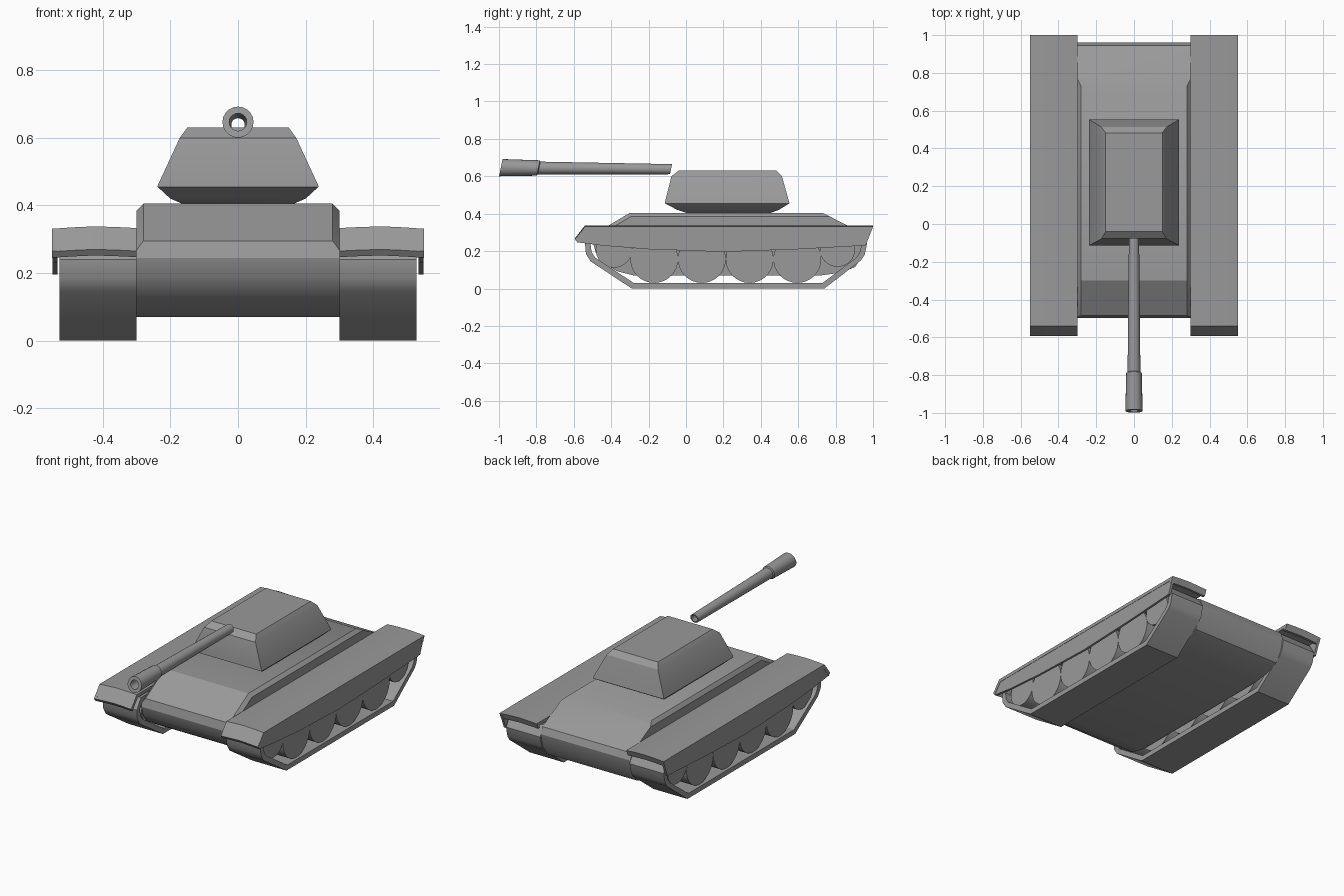
import bpy, bmesh, math

if "Cube" in bpy.data.objects:
    bpy.data.objects.remove(bpy.data.objects["Cube"])

steel = bpy.data.materials.new("steel_grey")
steel.diffuse_color = (0.32, 0.32, 0.32, 1)
steel.use_nodes = True
steel.node_tree.nodes["Principled BSDF"].inputs["Base Color"].default_value = steel.diffuse_color


def finish(name, bm, mirror=False, angle=28):
    bmesh.ops.recalc_face_normals(bm, faces=bm.faces)
    me = bpy.data.meshes.new(name)
    bm.to_mesh(me)
    bm.free()
    me.materials.append(steel)
    ob = bpy.data.objects.new(name, me)
    bpy.context.collection.objects.link(ob)
    bpy.ops.object.select_all(action='DESELECT')
    ob.select_set(True)
    bpy.context.view_layer.objects.active = ob
    bpy.ops.object.shade_smooth_by_angle(angle=math.radians(angle))
    if mirror:
        ob.modifiers.new("mirror", 'MIRROR').use_clip = False
    return ob


def loft(bm, rings, caps=True, loop=False):
    """Skin a list of closed rings of points."""
    rows = [[bm.verts.new(p) for p in r] for r in rings]
    n = len(rows[0])
    pairs = list(zip(rows, rows[1:])) + ([(rows[-1], rows[0])] if loop else [])
    for a, b in pairs:
        for i in range(n):
            j = (i + 1) % n
            bm.faces.new((a[i], a[j], b[j], b[i]))
    if caps and not loop:
        bm.faces.new(rows[0])
        bm.faces.new(rows[-1])
    return rows


def side_ring(profile, x, dz=0):
    return [(x, y, z + dz) for y, z in profile]


# Hull: side profile extruded across, with chamfered upper edges
hull = [(-0.28, 0.07), (-0.37, 0.093), (-0.44, 0.135), (-0.482, 0.19), (-0.497, 0.245), (-0.485, 0.295),
        (-0.30, 0.405), (0.73, 0.405), (0.945, 0.295), (0.96, 0.255), (0.945, 0.18),
        (0.905, 0.115), (0.83, 0.085), (0.72, 0.07)]
bm = bmesh.new()
rows = loft(bm, [side_ring(hull, -0.30), side_ring(hull, 0.30)])
upper = [bm.edges.get((r[i], r[i + 1])) for r in rows for i in (5, 6)]
bmesh.ops.bevel(bm, geom=upper, offset=0.02, segments=1, affect='EDGES')
finish("hull", bm)

# Turret: stacked rectangles
levels = [(0.405, 0.165, 0.00, 0.455), (0.42, 0.20, -0.045, 0.495), (0.455, 0.238, -0.113, 0.553),
          (0.46, 0.237, -0.113, 0.552), (0.60, 0.172, -0.078, 0.513), (0.63, 0.15, -0.04, 0.483)]
bm = bmesh.new()
loft(bm, [[(-w, a, z), (w, a, z), (w, b, z), (-w, b, z)] for z, w, a, b in levels])
finish("turret", bm)

# Gun: open tube with a thicker muzzle, slightly tilted
sections = [(-0.08, 0.027), (-0.785, 0.034), (-0.79, 0.041), (-0.99, 0.046),
            (-0.99, 0.026), (-0.08, 0.020)]
bm = bmesh.new()
rings = []
for y, r in sections:
    ring = []
    for i in range(20):
        a = math.tau * i / 20
        dz = r * math.sin(a)
        ring.append((r * math.cos(a), y + 0.2 * dz, 0.638 - 0.009 * (y + 0.08) + dz))
    rings.append(ring)
loft(bm, rings, loop=True)
finish("gun_barrel", bm)

# Fenders: thin crowned plates turned down at both ends
fender = [(-0.58, 0.247), (-0.593, 0.265), (-0.54, 0.333), (1.0, 0.333), (0.985, 0.297),
          (0.97, 0.297), (0.975, 0.313), (-0.53, 0.313), (-0.572, 0.262)]
bm = bmesh.new()
loft(bm, [side_ring(fender, x, dz) for x, dz in
          ((0.30, 0), (0.36, 0.003), (0.425, 0.005), (0.49, 0.002), (0.55, -0.002))])
finish("fender", bm, mirror=True)

# Side skirts: thin plates with a sagging lower edge
skirt = [(-0.593, 0.265), (-0.54, 0.33), (1.0, 0.33), (0.96, 0.23), (0.60, 0.21),
         (0.20, 0.196), (-0.20, 0.21), (-0.45, 0.23), (-0.58, 0.247)]
bm = bmesh.new()
loft(bm, [side_ring(skirt, 0.534), side_ring(skirt, 0.548)])
finish("side_skirt", bm, mirror=True)

# Tracks: closed belt from outer and inner outlines
outer = [(-0.29, 0.0), (-0.51, 0.145), (-0.535, 0.185), (-0.54, 0.24), (-0.50, 0.30),
         (0.93, 0.30), (0.968, 0.24), (0.955, 0.18), (0.935, 0.15), (0.74, 0.0)]
inner = [(-0.28, 0.03), (-0.485, 0.165), (-0.505, 0.195), (-0.51, 0.235), (-0.485, 0.275),
         (0.915, 0.275), (0.94, 0.24), (0.928, 0.19), (0.91, 0.165), (0.73, 0.03)]
bm = bmesh.new()
loft(bm, [side_ring(outer, 0.30), side_ring(outer, 0.528),
          side_ring(inner, 0.528), side_ring(inner, 0.30)], loop=True)
finish("track", bm, mirror=True)

# Road wheels, front idler and rear sprocket: plain discs
wheels = [("front_idler", -0.385, 0.21, 0.098), ("rear_sprocket", 0.81, 0.21, 0.094)]
wheels += [(f"road_wheel_{i + 1}", -0.17 + 0.255 * i, 0.158, 0.128) for i in range(4)]
for name, cy, cz, r in wheels:
    disc = [(cy + r * math.cos(math.tau * i / 32), cz + r * math.sin(math.tau * i / 32))
            for i in range(32)]
    bm = bmesh.new()
    loft(bm, [side_ring(disc, 0.31), side_ring(disc, 0.51)])
    finish(name, bm, mirror=True)
